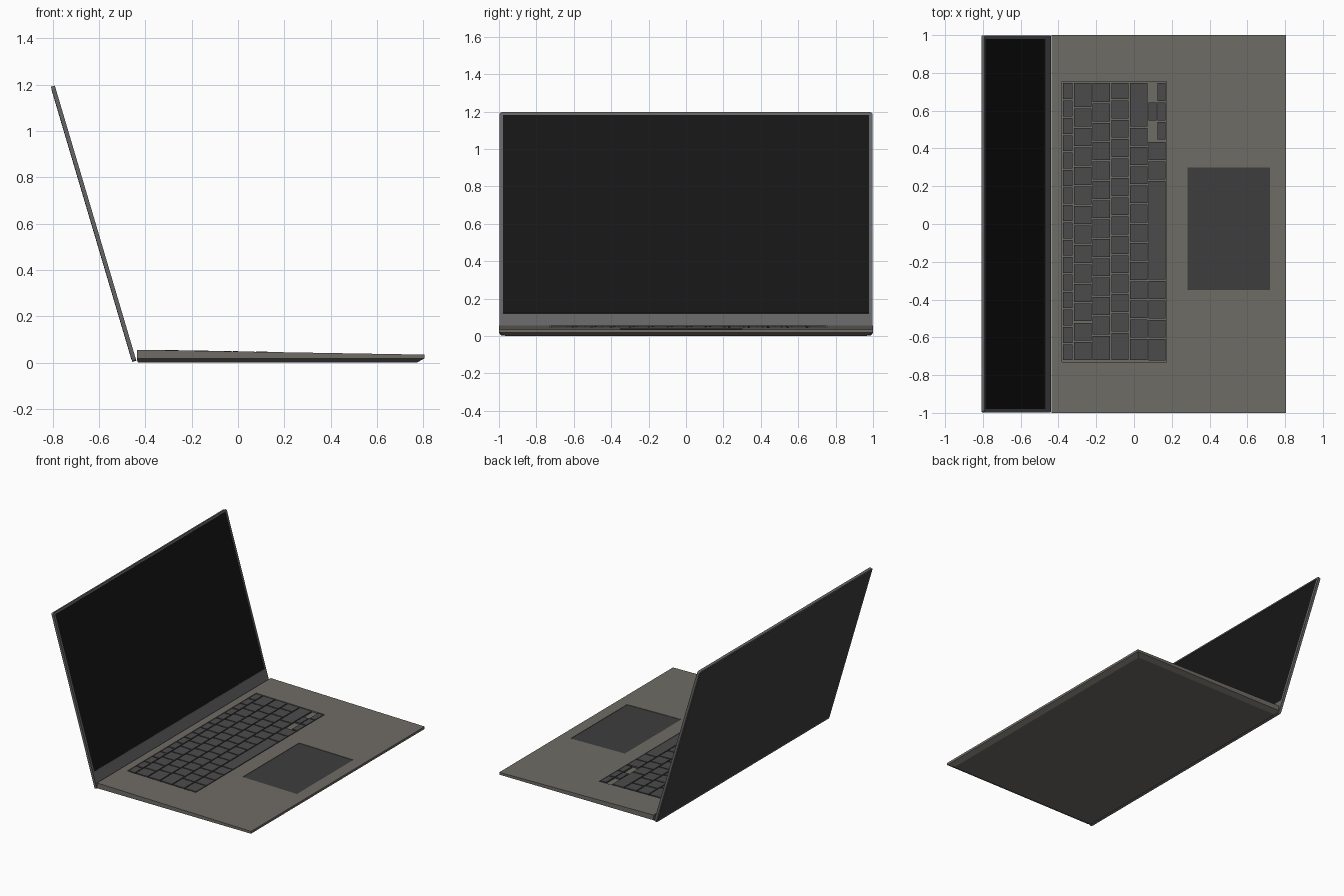
import bpy, bmesh, math
from mathutils import Matrix

if "Cube" in bpy.data.objects:
    bpy.data.objects.remove(bpy.data.objects["Cube"])


def material(name, c):
    m = bpy.data.materials.new(name)
    m.diffuse_color = (*c, 1)
    m.use_nodes = True
    m.node_tree.nodes["Principled BSDF"].inputs["Base Color"].default_value = m.diffuse_color
    return m


BODY = material("warm_grey", (0.16, 0.15, 0.132))
FRAME = material("frame_grey", (0.13, 0.13, 0.13))
KEY = material("key_grey", (0.07, 0.07, 0.07))
PAD = material("pad_grey", (0.047, 0.047, 0.047))
BLACK = material("screen_black", (0.008, 0.008, 0.008))

BACK, FRONT = -0.437, 0.805
Z_BACK, Z_FRONT = 0.056, 0.035
TILT = math.atan((Z_BACK - Z_FRONT) / (FRONT - BACK))
Z_MID = Z_BACK + BACK * math.tan(TILT)
DECK = Matrix.Translation((0, 0, Z_MID)) @ Matrix.Rotation(TILT, 4, 'Y')
LID = Matrix.Translation((-0.4475, 0, 0.006)) @ Matrix.Rotation(-0.288, 4, 'Y')


def add_box(bm, x0, x1, y0, y1, z0, z1):
    m = Matrix.Translation(((x0 + x1) / 2, (y0 + y1) / 2, (z0 + z1) / 2))
    bmesh.ops.create_cube(bm, size=1, matrix=m @ Matrix.Diagonal((x1 - x0, y1 - y0, z1 - z0, 1)))


def finish(bm, name, mat, matrix=Matrix()):
    bm.transform(matrix)
    bmesh.ops.recalc_face_normals(bm, faces=bm.faces)
    me = bpy.data.meshes.new(name)
    bm.to_mesh(me)
    bm.free()
    ob = bpy.data.objects.new(name, me)
    bpy.context.collection.objects.link(ob)
    if mat:
        me.materials.append(mat)
    return ob


def box(name, mat, matrix, *dims):
    bm = bmesh.new()
    add_box(bm, *dims)
    return finish(bm, name, mat, matrix)


def cut(target, matrix, *dims):
    cutter = box("cutter", None, matrix, *dims)
    cutter.hide_render = True
    mod = target.modifiers.new("cut", 'BOOLEAN')
    mod.operation, mod.solver, mod.object = 'DIFFERENCE', 'EXACT', cutter
    bpy.context.view_layer.objects.active = target
    bpy.ops.object.modifier_apply(modifier=mod.name)
    bpy.data.objects.remove(cutter)


# Base: wedge with an undercut rim
bm = bmesh.new()
rings = []
for x0, x1, y, za, zb in ((BACK + 0.005, 0.77, 0.965, 0, 0),
                          (BACK, FRONT, 1, 0.018, 0.018),
                          (BACK, FRONT, 1, Z_BACK, Z_FRONT)):
    rings.append([bm.verts.new(p) for p in
                  ((x0, -y, za), (x1, -y, zb), (x1, y, zb), (x0, y, za))])
for a, b in zip(rings, rings[1:]):
    for i in range(4):
        j = (i + 1) % 4
        bm.faces.new((a[i], a[j], b[j], b[i]))
bm.faces.new(rings[0][::-1])
bm.faces.new(rings[-1])
base = finish(bm, "base", BODY)

# Recesses for the keys and the touch pad
cut(base, DECK, -0.382, 0.171, -0.73, 0.755, -0.01, 0.05)
cut(base, DECK, 0.283, 0.72, -0.35, 0.30, -0.004, 0.05)
box("touch_pad", PAD, DECK, 0.284, 0.719, -0.349, 0.299, -0.006, -0.002)

# Keys: each row has an x range, a start y and key widths towards -y
U = 0.1025
rows = [
    (-0.378, -0.323, 0.75, [1.475 / 16] * 16),
    (-0.320, -0.224, 0.75, [0.135] + [1.34 / 13] * 13),
    (-0.221, -0.125, 0.75, [0.108] + [U] * 12 + [0.137]),
    (-0.122, -0.026, 0.75, [0.092] + [U] * 12 + [0.153]),
    (-0.023, 0.073, 0.75, [0.238] + [U * 0.99] * 11 + [0.121]),
    (0.076, 0.168, 0.437, [U, U, 0.53, U, U, U, 0.12]),
    (0.122, 0.168, 0.75, [U] * 3),
    (0.076, 0.120, 0.75 - U, [U]),
]
bm = bmesh.new()
G = 0.004
for x0, x1, y, widths in rows:
    for w in widths:
        add_box(bm, x0 + G / 2, x1 - G / 2, y - w + G, y - G, -0.011, 0.001)
        y -= w
finish(bm, "keys", KEY, DECK)

# Lid: thin panel with softened corners and a recessed screen
T, H = 0.009, 1.239
bm = bmesh.new()
add_box(bm, -T, T, -0.997, 0.997, 0, H)
corners = [e for e in bm.edges if abs(e.verts[0].co.x - e.verts[1].co.x) > 0.01]
bmesh.ops.bevel(bm, geom=corners, offset=0.012, segments=3, profile=0.5, affect='EDGES')
lid = finish(bm, "lid_frame", FRAME, LID)
cut(lid, LID, T - 0.004, T + 0.05, -0.98, 0.98, 0.118, H - 0.014)
box("screen", BLACK, LID, T - 0.006, T - 0.002, -0.979, 0.979, 0.119, H - 0.015)

# Dark outer cover of the lid
box("lid_cover", PAD, LID, -T - 0.001, -T + 0.001, -0.985, 0.985, 0.012, H - 0.012)
